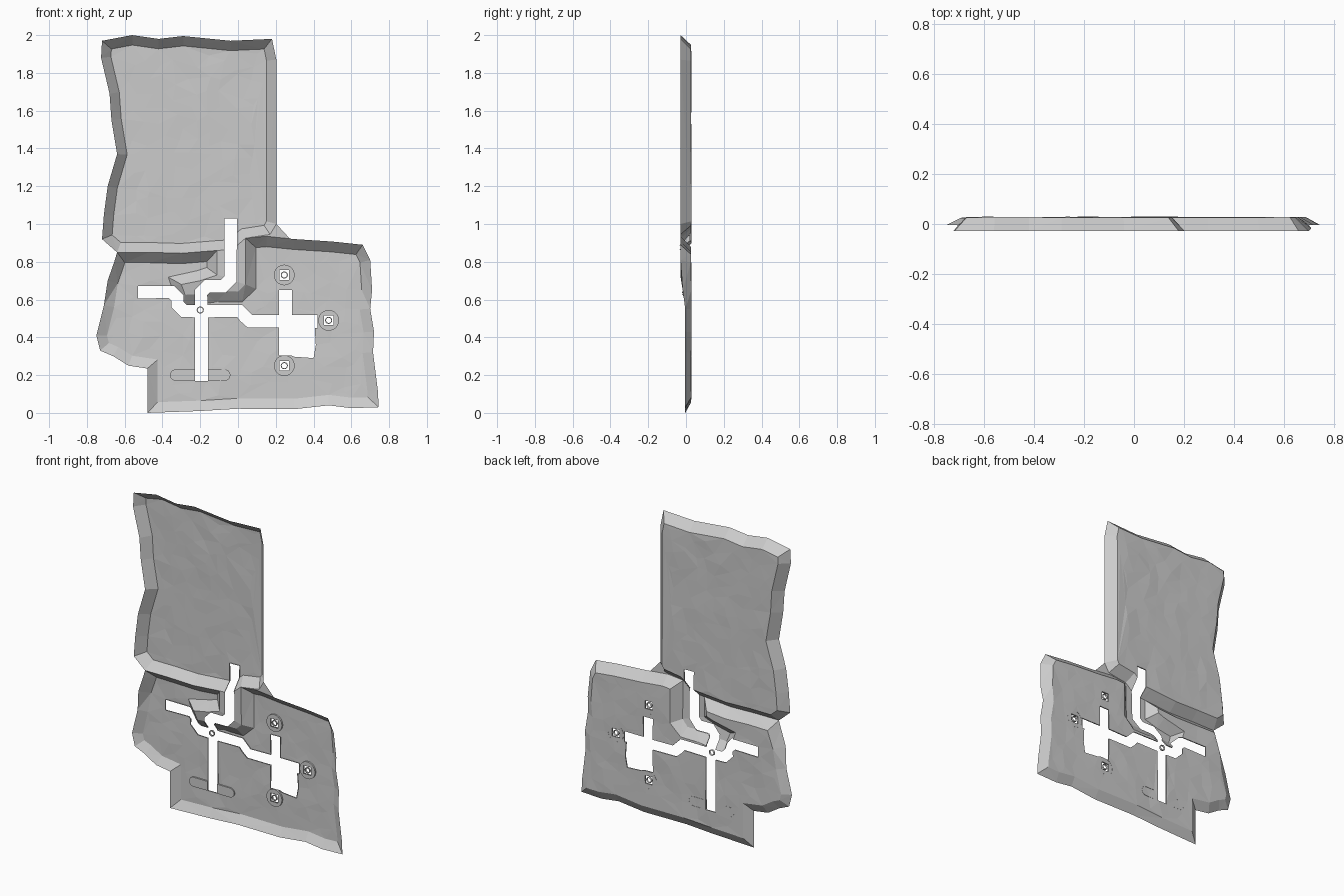
import bpy, bmesh, math, random
from mathutils import Vector, noise
from mathutils.geometry import delaunay_2d_cdt, intersect_point_line

if "Cube" in bpy.data.objects:
    bpy.data.objects.remove(bpy.data.objects["Cube"])

random.seed(4)
BACK, FRONT = 0.03, -0.029


def inside(p, poly):
    hit = False
    for a, b in zip(poly, poly[1:] + poly[:1]):
        if (a[1] > p[1]) != (b[1] > p[1]) and \
                p[0] < (b[0] - a[0]) * (p[1] - a[1]) / (b[1] - a[1]) + a[0]:
            hit = not hit
    return hit


def edge_distance(p, poly):
    best = 9
    for a, b in zip(poly, poly[1:] + poly[:1]):
        q, t = intersect_point_line(Vector(p), Vector(a), Vector(b))
        q = q if 0 <= t <= 1 else Vector(a if t < 0 else b)
        best = min(best, (q.to_2d() - Vector(p)).length)
    return best


def mitre(prev, p, nxt, w):
    """Point p moved w to the left of the path prev-p-nxt."""
    d1, d2 = (Vector(p) - Vector(prev)).normalized(), (Vector(nxt) - Vector(p)).normalized()
    n1, n2 = Vector((-d1.y, d1.x)), Vector((-d2.y, d2.x))
    m = (n1 + n2).normalized()
    return tuple(Vector(p) + m * min(w / max(m.dot(n1), 0.1), w * 1.45))


def inset(poly, w):
    n = len(poly)
    return [mitre(poly[i - 1], poly[i], poly[(i + 1) % n], w) for i in range(n)]


def strip(path, w=0.0275):
    """Outline of a constant-width channel along a path."""
    ext = [tuple(2 * Vector(path[0]) - Vector(path[1]))] + path + \
          [tuple(2 * Vector(path[-1]) - Vector(path[-2]))]
    side = lambda s: [mitre(ext[i - 1], ext[i], ext[i + 1], s) for i in range(1, len(ext) - 1)]
    return side(w) + side(-w)[::-1]


def ngon(c, r, n=20, a0=0.0):
    return [(c[0] + r * math.cos(a0 + i * math.tau / n),
             c[1] + r * math.sin(a0 + i * math.tau / n)) for i in range(n)]


def sheet(name, outline, holes, height, guides=(), pts=(), lip=0.0, skirt=0.0):
    """Triangulated sheet with holes; lip = hole walls, skirt = outer walls."""
    co, edges = [Vector(p) for p in pts], []
    for loop in [outline, *holes, *guides]:
        s, n = len(co), len(loop)
        co += [Vector(p) for p in loop]
        edges += [(s + i, s + (i + 1) % n) for i in range(n)]
    vs, _, fs = delaunay_2d_cdt(co, edges, [], 0, 1e-5)[:3]
    bm = bmesh.new()
    bv = [bm.verts.new((v.x, height(v), v.y)) for v in vs]
    for f in fs:
        c = sum((vs[i] for i in f), Vector((0, 0))) / len(f)
        if inside(c, outline) and not any(inside(c, h) for h in holes):
            bm.faces.new([bv[i] for i in f])
    bmesh.ops.delete(bm, geom=[v for v in bm.verts if not v.link_faces], context='VERTS')
    rim, cut = [], []
    for e in bm.edges:
        if e.is_boundary:
            m = (e.verts[0].co + e.verts[1].co) / 2
            (rim if edge_distance((m.x, m.z), outline) < 0.001 else cut).append(e)
    for es, dy in ((cut, lip), (rim, skirt)):
        if es and dy:
            new = bmesh.ops.extrude_edge_only(bm, edges=es)["geom"]
            for v in new:
                if isinstance(v, bmesh.types.BMVert):
                    v.co.y += dy
    me = bpy.data.meshes.new(name)
    bm.to_mesh(me)
    bm.free()
    ob = bpy.data.objects.new(name, me)
    bpy.context.collection.objects.link(ob)
    return ob


def recess(name, outline, holes, rim_y, w):
    """Rough floor at the back with a rim flaring toward the front."""
    if sum(a[0] * b[1] - b[0] * a[1] for a, b in zip(outline, outline[1:] + outline[:1])) < 0:
        outline = outline[::-1]

    def height(v):
        t = min(1, edge_distance(v, outline) / w)
        rough = 0.005 * (noise.noise(Vector((v[0] * 8, v[1] * 6, 3))) - 0.6)
        return rim_y(v[1]) * (1 - t) + (BACK + rough) * t
    pts = []
    for i in range(20):
        for j in range(26):
            p = (-0.8 + i * 0.08 + random.uniform(-.03, .03), j * 0.08 + random.uniform(-.03, .03))
            if inside(p, outline) and edge_distance(p, outline) > w + 0.02:
                pts.append(p)
    sheet(name, outline, holes, height, [inset(outline, w)], pts, lip=-0.007)


# Channels cut right through the stone
hub = (-0.2, 0.545)
channels = [strip(p) for p in (
    [(-0.2, 0.17), (-0.2, 0.57)],
    [(-0.53, 0.645), (-0.35, 0.645), (-0.315, 0.61), (-0.315, 0.575), (-0.285, 0.545), hub],
    [hub, (-0.2, 0.64), (-0.165, 0.675), (-0.08, 0.675), (-0.045, 0.71), (-0.045, 1.03)],
    [hub, (0.01, 0.545), (0.04, 0.515), (0.065, 0.49), (0.42, 0.49)],
    [(0.245, 0.305), (0.245, 0.65)])]
broken_hole = [(0.265, 0.31), (0.30, 0.297), (0.40, 0.29), (0.412, 0.36), (0.405, 0.47), (0.265, 0.47)]
sockets = [(0.245, 0.73), (0.48, 0.49), (0.245, 0.25)]
squares = [ngon(c, 0.036, 4, math.pi / 4) for c in sockets]

# Upper recess
upper = [(-0.72, 1.97), (-0.56, 2.0), (-0.42, 1.98), (-0.29, 1.995), (-0.04, 1.97), (0.18, 1.98),
         (0.203, 1.87), (0.203, 1.0), (0.17, 0.945), (0.04, 0.925), (-0.03, 0.865), (-0.11, 0.86),
         (-0.3, 0.845), (-0.47, 0.85), (-0.64, 0.85), (-0.72, 0.92), (-0.71, 1.05), (-0.69, 1.2),
         (-0.64, 1.37), (-0.67, 1.55), (-0.68, 1.69), (-0.725, 1.88)]
recess("upper_recess", upper, channels, lambda z: FRONT, 0.052)

# Lower recess, wrapping round the ridge that carries the upper channel
ridge = [(-0.11, 0.86), (-0.11, 0.73), (-0.2, 0.70), (-0.3, 0.68), (-0.28, 0.625), (-0.2, 0.63),
         (-0.12, 0.642), (0.0, 0.642), (0.04, 0.68), (0.04, 0.925)]
lower = [(-0.64, 0.85), (-0.47, 0.85), (-0.3, 0.845)] + ridge + [
    (0.15, 0.935), (0.3, 0.92), (0.5, 0.907), (0.66, 0.89), (0.70, 0.81), (0.71, 0.65), (0.70, 0.55),
    (0.72, 0.43), (0.715, 0.32), (0.74, 0.12), (0.745, 0.03), (0.6, 0.025), (0.48, 0.04), (0.3, 0.02),
    (0.0, 0.022), (-0.2, 0.01), (-0.48, 0.0), (-0.48, 0.235), (-0.58, 0.25), (-0.66, 0.30),
    (-0.73, 0.33), (-0.75, 0.41), (-0.71, 0.57), (-0.69, 0.7), (-0.655, 0.8)]
recess("lower_recess", lower, channels + squares + [broken_hole],
       lambda z: -0.004 + (FRONT + 0.004) * min(1, max(0, (z - 0.57) / 0.15)), 0.055)

# Flat ridge between the recesses, and the corner wedge
sheet("ridge", ridge + [(-0.03, 0.865)], channels,
      lambda v: -0.004 + (FRONT + 0.004) * min(1, max(0, (v[1] - 0.57) / 0.15)))
sheet("corner_wedge", [(0.04, 0.925), (0.15, 0.935), (0.275, 0.922), (0.203, 1.0), (0.17, 0.945)],
      [], lambda v: FRONT)

# Raised round sockets, with a small ring in each square hole and in the hub
flat = lambda v: BACK - 0.013
for i, c in enumerate(sockets):
    sheet(f"socket_{i}", ngon(c, 0.055), [squares[i]], flat, skirt=0.01)
for i, c in enumerate(sockets + [hub]):
    sheet(f"pin_ring_{i}", ngon(c, 0.019, 12), [ngon(c, 0.014, 12)], flat, lip=0.01, skirt=0.01)

# Raised rounded bar at the foot of the vertical channel
bar = [(-0.2 + s * 0.13 + 0.03 * math.cos(a), 0.2 + 0.03 * math.sin(a))
       for s in (1, -1) for a in [math.pi / 2 * (1 - s) - math.pi / 2 + k * math.pi / 8 for k in range(9)]]
sheet("foot_bar", bar, channels[:1], flat, skirt=0.01)
